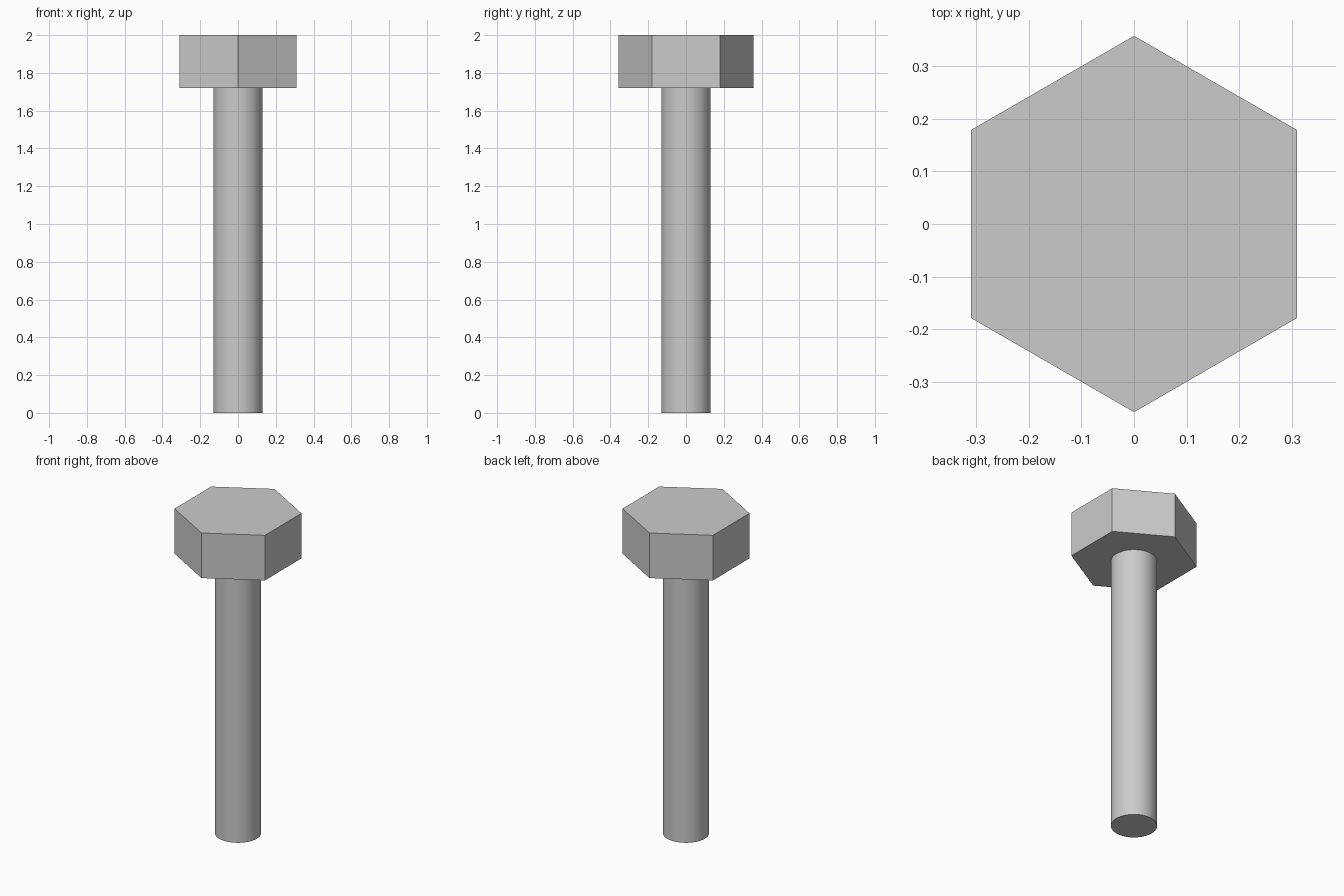
import bpy
import math

cube = bpy.data.objects.get("Cube")
if cube:
    bpy.data.objects.remove(cube, do_unlink=True)

TOTAL_HEIGHT = 2.0
HEAD_BOTTOM = 1.72
HEAD_RADIUS = 0.358   # centre to corner
SHANK_RADIUS = 0.13

# Plain grey metal
grey = bpy.data.materials.new("grey_metal")
grey.use_nodes = True
colour = (0.6, 0.6, 0.6, 1.0)
grey.diffuse_color = colour
grey.node_tree.nodes["Principled BSDF"].inputs["Base Color"].default_value = colour


def prism(name, sides, radius, bottom, top):
    """Upright prism with a corner on the y axis."""
    bpy.ops.mesh.primitive_cylinder_add(
        vertices=sides, radius=radius, depth=top - bottom,
        location=(0, 0, (bottom + top) / 2))
    part = bpy.context.object
    part.name = name
    part.data.materials.append(grey)
    return part


# Hexagonal head, flat faces
prism("hex_head", 6, HEAD_RADIUS, HEAD_BOTTOM, TOTAL_HEIGHT)

# Round shank, smooth side with a sharp end rim
prism("shank", 64, SHANK_RADIUS, 0, HEAD_BOTTOM)
bpy.ops.object.shade_smooth_by_angle(angle=math.radians(30))
